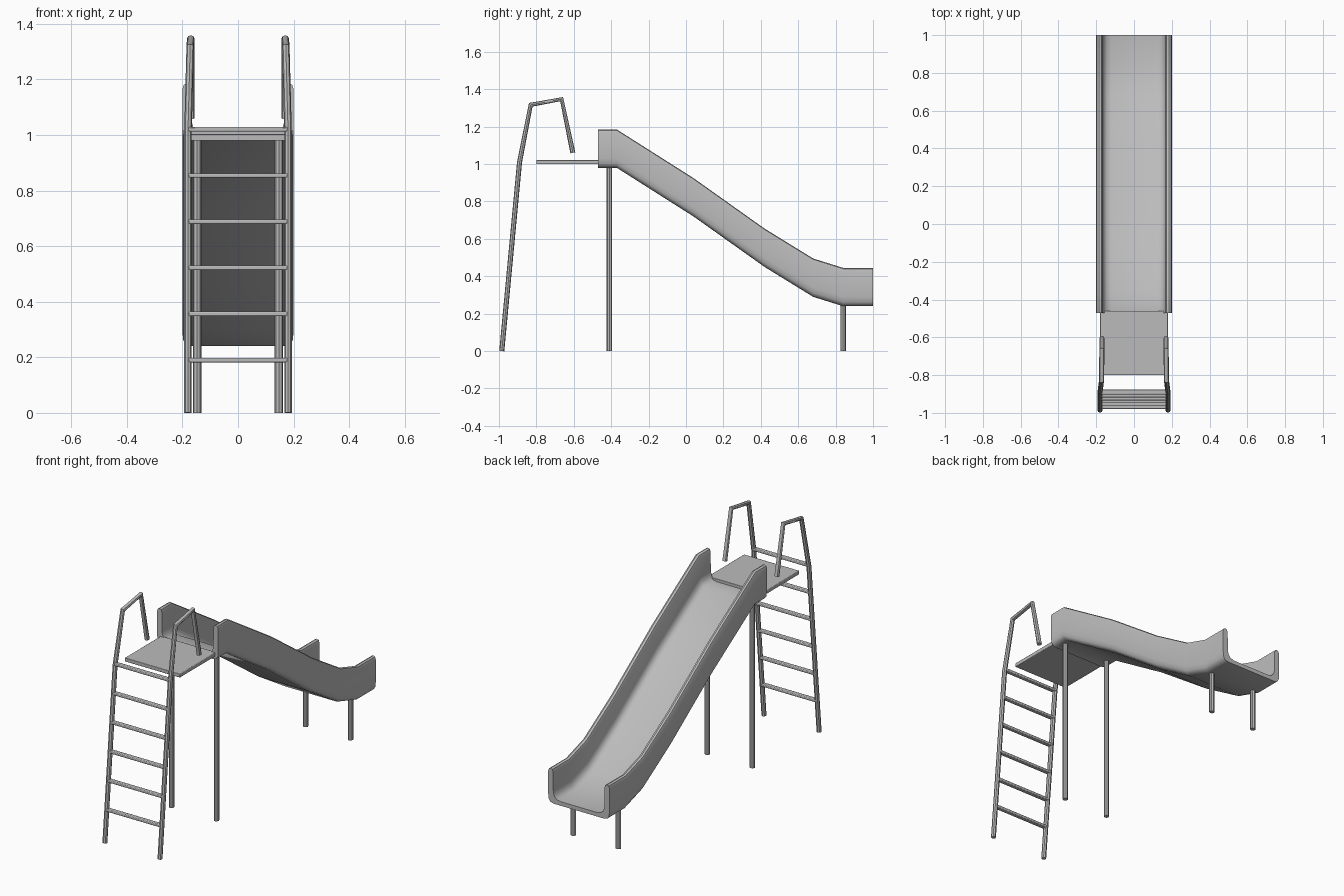
import bpy, bmesh, math

if "Cube" in bpy.data.objects:
    bpy.data.objects.remove(bpy.data.objects["Cube"])

grey = bpy.data.materials.new("plain grey")
grey.use_nodes = True
grey.diffuse_color = (0.5, 0.5, 0.5, 1)
grey.node_tree.nodes["Principled BSDF"].inputs["Base Color"].default_value = (0.5, 0.5, 0.5, 1)


def finish(obj, angle=40):
    obj.data.materials.append(grey)
    bpy.ops.object.select_all(action="DESELECT")
    obj.select_set(True)
    bpy.context.view_layer.objects.active = obj
    if obj.type == "CURVE":
        bpy.ops.object.convert(target="MESH")
    bpy.ops.object.shade_smooth_by_angle(angle=math.radians(angle))


def tube(name, points, radius):
    curve = bpy.data.curves.new(name, "CURVE")
    curve.dimensions = "3D"
    curve.bevel_depth = radius
    curve.bevel_resolution = 2
    curve.use_fill_caps = True
    spline = curve.splines.new("POLY")
    spline.points.add(len(points) - 1)
    for p, co in zip(spline.points, points):
        p.co = (*co, 1)
    obj = bpy.data.objects.new(name, curve)
    bpy.context.collection.objects.link(obj)
    finish(obj)


def box(name, size, centre, bevel):
    bpy.ops.mesh.primitive_cube_add(size=1, location=centre)
    obj = bpy.context.object
    obj.name = name
    obj.scale = size
    bpy.ops.object.transform_apply(location=False, rotation=False, scale=True)
    mod = obj.modifiers.new("soft edges", "BEVEL")
    mod.width = bevel
    mod.segments = 2
    finish(obj)


# Slide chute: a rounded trough section swept along the descending path
half = [(0.165, 0), (0.186, 0.006), (0.197, 0.022), (0.2, 0.05), (0.2, 0.185),
        (0.195, 0.2), (0.185, 0.205), (0.173, 0.2), (0.168, 0.185),
        (0.167, 0.07), (0.16, 0.045), (0.145, 0.03), (0.12, 0.024)]
section = half + [(-x, z) for x, z in reversed(half)]
path = [(-0.47, 0.98), (-0.37, 0.98), (0.04, 0.72), (0.42, 0.45),
        (0.68, 0.29), (0.84, 0.24), (1, 0.24)]
bm = bmesh.new()
rings = [[bm.verts.new((x, y, z + h)) for x, h in section] for y, z in path]
count = len(section)
for a, b in zip(rings, rings[1:]):
    for i in range(count):
        j = (i + 1) % count
        bm.faces.new((a[i], a[j], b[j], b[i]))
bm.faces.new(rings[0])
bm.faces.new(rings[-1])
bmesh.ops.recalc_face_normals(bm, faces=bm.faces)
mesh = bpy.data.meshes.new("slide_chute")
bm.to_mesh(mesh)
bm.free()
chute = bpy.data.objects.new("slide_chute", mesh)
bpy.context.collection.objects.link(chute)
finish(chute)

# Platform at the top of the ladder
box("platform", (0.36, 0.34, 0.022), (0, -0.63, 1.01), 0.003)

# Ladder rails with handles, and support legs, on both sides
for side, s in (("left", 1), ("right", -1)):
    tube(side + "_ladder_rail",
         [(s * 0.18, -0.985, 0), (s * 0.18, -0.89, 1.01), (s * 0.172, -0.83, 1.317),
          (s * 0.17, -0.665, 1.347), (s * 0.17, -0.605, 1.06)], 0.0135)
    tube(side + "_rear_leg", [(s * 0.147, 0.84, 0), (s * 0.147, 0.84, 0.255)], 0.015)
    tube(side + "_platform_leg", [(s * 0.147, -0.41, 0), (s * 0.147, -0.41, 0.99)], 0.015)

# Ladder rungs following the lean of the rails
for i in range(6):
    z = 0.19 + i * 0.166
    box(f"ladder_rung_{i + 1}", (0.358, 0.026, 0.016), (0, -0.985 + 0.094 * z, z), 0.004)
